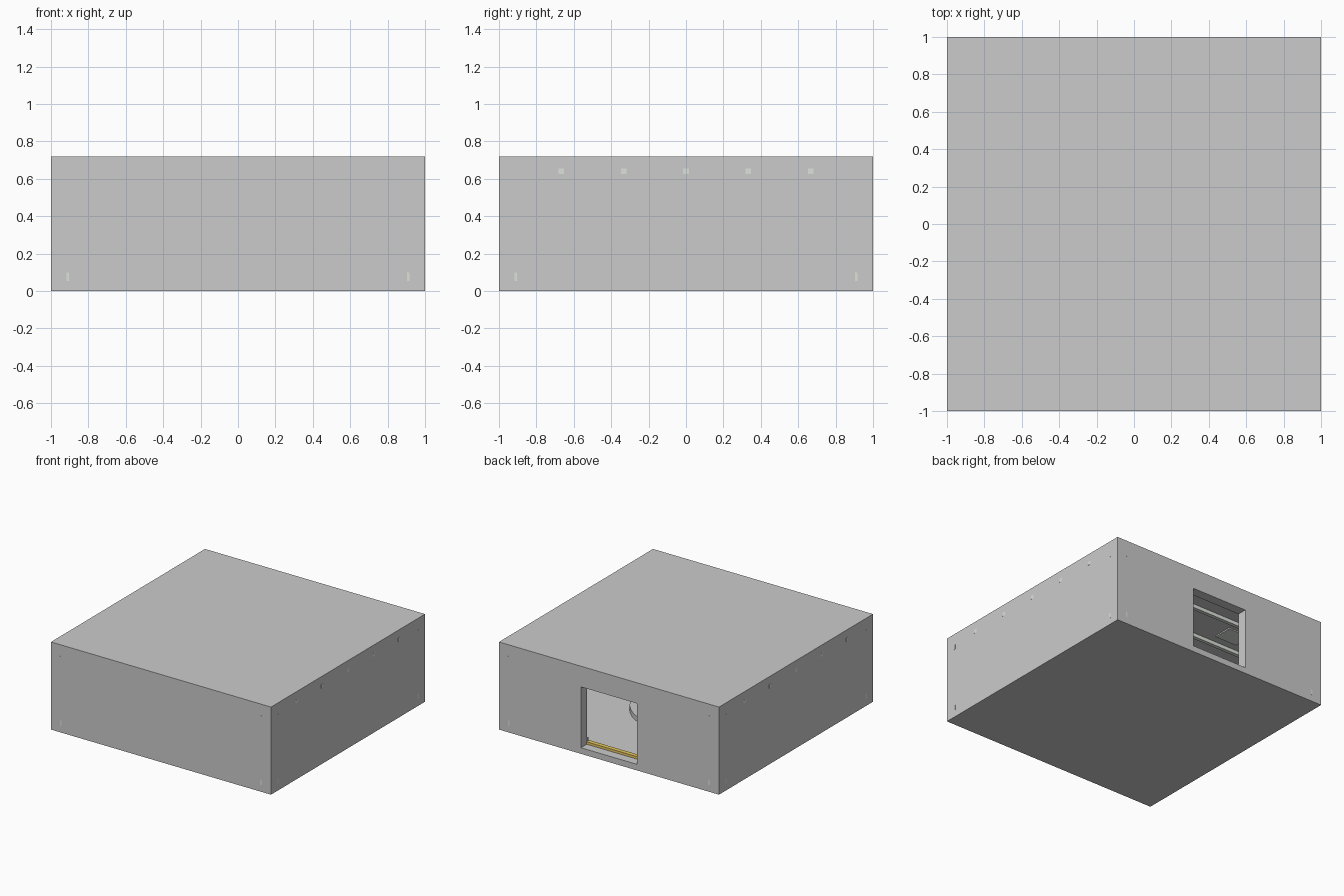
import bpy

if "Cube" in bpy.data.objects:
    bpy.data.objects.remove(bpy.data.objects["Cube"])

H, T = 0.72, 0.08            # overall height, wall thickness
FLOOR, CEIL = 0.05, 0.655    # inner floor and ceiling levels
DOOR_W, DOOR_TOP = 0.255, 0.55


def material(name, colour):
    m = bpy.data.materials.new(name)
    m.diffuse_color = (*colour, 1)
    m.use_nodes = True
    m.node_tree.nodes["Principled BSDF"].inputs["Base Color"].default_value = m.diffuse_color
    return m


pale = material("pale_trim", (0.72, 0.76, 0.70))
gold = material("gold", (0.80, 0.58, 0.12))


def box(name, x, y, z, mat=None):
    """Box from (min, max) ranges."""
    bpy.ops.mesh.primitive_cube_add(size=1, location=[(a + b) / 2 for a, b in (x, y, z)])
    ob = bpy.context.object
    ob.name = name
    ob.scale = [b - a for a, b in (x, y, z)]
    bpy.ops.object.transform_apply(location=False, rotation=False, scale=True)
    if mat:
        ob.data.materials.append(mat)
    return ob


# Shell: solid block, hollowed room, doorway in the back wall
shell = box("room_shell", (-1, 1), (-1, 1), (0, H))
inner = 1 - T
room_cut = box("room_cutter", (-inner, inner), (-inner, inner), (FLOOR, CEIL))
door_cut = box("door_cutter", (-DOOR_W, DOOR_W), (0.8, 1.1), (FLOOR, DOOR_TOP))
for cutter in (room_cut, door_cut):
    mod = shell.modifiers.new(cutter.name, "BOOLEAN")
    mod.operation = "DIFFERENCE"
    mod.solver = "EXACT"
    mod.object = cutter
    bpy.context.view_layer.objects.active = shell
    bpy.ops.object.modifier_apply(modifier=mod.name)
    bpy.data.objects.remove(cutter)

# Skirting and crown strips whose ends show on the outside faces
E = 1.001
a, b = 0.9025, 0.9175
for name, z, mat in (("skirting", (0.055, 0.1), pale), ("crown_trim", (0.585, 0.625), None)):
    for s in (-1, 1):
        side = tuple(sorted((s * a, s * b)))
        box(name + "_side", side, (-E, E), z, mat)
        if name == "skirting" and s == 1:      # leave the doorway clear
            box(name + "_back", (-E, -DOOR_W), side, z, mat)
            box(name + "_back", (DOOR_W, E), side, z, mat)
        else:
            box(name + "_end", (-E, E), side, z, mat)

# Ceiling beams running through the side walls
for i in range(-2, 3):
    y = i / 3
    box("ceiling_beam", (-E, E), (y - 0.015, y + 0.015), (0.625, 0.655), pale)

# Ceiling lamp panels between the beams
for sx in (-1, 1):
    for sy in (-1, 1):
        x, y = sx * 0.55, sy * 0.5
        box("ceiling_lamp", (x - 0.1, x + 0.1), (y - 0.08, y + 0.08), (0.645, 0.656), pale)

# Door threshold
box("threshold", (-DOOR_W, DOOR_W), (0.89, 0.925), (FLOOR, 0.07), gold)

# Low round platform in the middle of the floor
bpy.ops.mesh.primitive_cylinder_add(vertices=48, radius=0.42, depth=0.04, location=(0, 0, FLOOR + 0.02))
bpy.context.object.name = "floor_platform"
bpy.ops.object.shade_smooth_by_angle()
